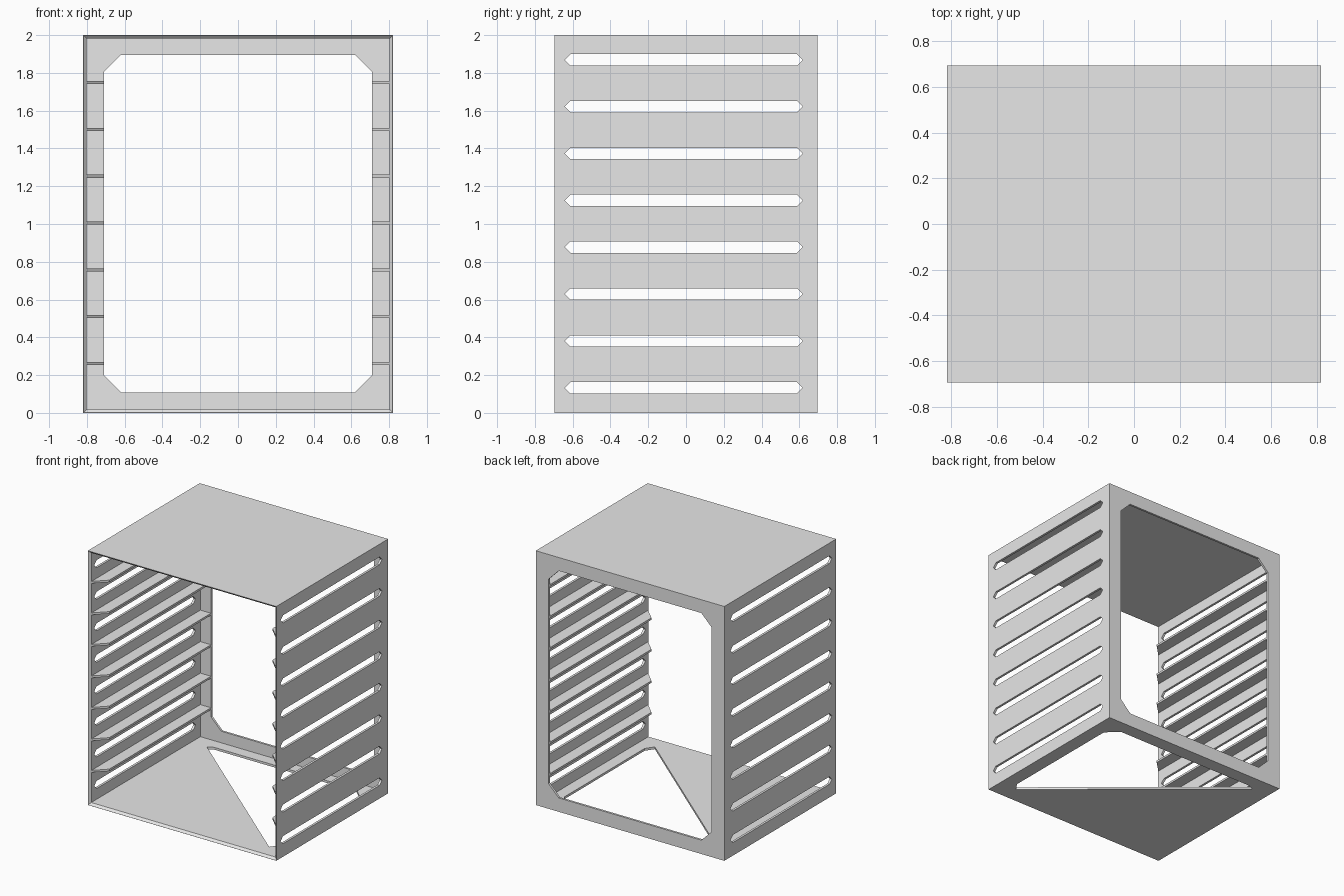
import bpy
import bmesh

W, D, H, T = 0.82, 0.695, 2.0, 0.017   # half width, half depth, height, wall

cube = bpy.data.objects.get("Cube")
if cube:
    bpy.data.objects.remove(cube, do_unlink=True)

grey = bpy.data.materials.new("light_grey")
grey.use_nodes = True
grey.diffuse_color = (0.8, 0.8, 0.8, 1)
grey.node_tree.nodes["Principled BSDF"].inputs["Base Color"].default_value = (0.8, 0.8, 0.8, 1)


def add_loft(bm, rings):
    """Skin a closed solid through matching rings of points."""
    loops = [[bm.verts.new(p) for p in ring] for ring in rings]
    n = len(loops[0])
    for a, b in zip(loops, loops[1:]):
        for i in range(n):
            j = (i + 1) % n
            bm.faces.new((a[i], a[j], b[j], b[i]))
    bm.faces.new(loops[0][::-1])
    bm.faces.new(loops[-1])


def make(name, solids):
    bm = bmesh.new()
    for rings in solids:
        add_loft(bm, rings)
    bmesh.ops.recalc_face_normals(bm, faces=bm.faces)
    mesh = bpy.data.meshes.new(name)
    bm.to_mesh(mesh)
    bm.free()
    mesh.materials.append(grey)
    obj = bpy.data.objects.new(name, mesh)
    bpy.context.scene.collection.objects.link(obj)
    return obj


def chamfered(hu, hv, c, cu=0.0, cv=0.0):
    """Rectangle outline with cut corners."""
    pts = [(hu, c - hv), (hu, hv - c), (hu - c, hv), (c - hu, hv),
           (-hu, hv - c), (-hu, c - hv), (c - hu, -hv), (hu - c, -hv)]
    return [(cu + u, cv + v) for u, v in pts]


def rect_ring(y, m):
    return [(x, y, z) for x, z in ((m - W, m), (W - m, m), (W - m, H - m), (m - W, H - m))]


def cut(obj, cutter):
    cutter.hide_render = True
    mod = obj.modifiers.new("cut", 'BOOLEAN')
    mod.operation = 'DIFFERENCE'
    mod.solver = 'EXACT'
    mod.object = cutter
    bpy.context.view_layer.update()
    result = obj.evaluated_get(bpy.context.evaluated_depsgraph_get())
    mesh = bpy.data.meshes.new_from_object(result)
    obj.modifiers.clear()
    obj.data = mesh
    bpy.data.objects.remove(cutter, do_unlink=True)


# Outer shell, hollowed from the front with a bevelled rim
shell = make("cabinet_shell", [[rect_ring(-D, 0), rect_ring(D, 0)]])
cut(shell, make("cavity", [[rect_ring(-D - 0.01, -0.009), rect_ring(T - D, T + 0.001),
                            rect_ring(D - T, T + 0.001)]]))

# Back window with cut corners
window = chamfered(0.71, 0.893, 0.09, 0, 1.002)
cut(shell, make("back_window", [[[(x, y, z) for x, z in window] for y in (D - 0.05, D + 0.05)]]))

# Floor opening, covering the back half of the diagonal
floor = [(0.665, -0.563), (0.71, -0.5), (0.71, 0.5), (0.62, 0.587), (-0.62, 0.587), (-0.665, 0.563)]
cut(shell, make("floor_opening", [[[(x, y, z) for x, y in floor] for z in (-0.05, 0.05)]]))

# Pointed vent slots through both side walls
slots = []
for i in range(8):
    outline = chamfered(0.628, 0.03, 0.028, -0.012, 0.133 + 0.248 * i)
    slots.append([[(x, y, z) for y, z in outline] for x in (-1, 1)])
cut(shell, make("vent_slots", slots))

# Shelf rails, angled at the front
rail = [(W - 0.008, T - D + 0.002), (W - T, T - D + 0.002), (0.71, -0.585),
        (0.71, D - 0.008), (W - 0.008, D - 0.008)]
for side, s in (("left", 1), ("right", -1)):
    solids = []
    for i in range(7):
        z = 0.262 + 0.2477 * i
        solids.append([[(s * x, y, z + h) for x, y in rail] for h in (-0.008, 0.008)])
    make(side + "_shelf_rails", solids)
